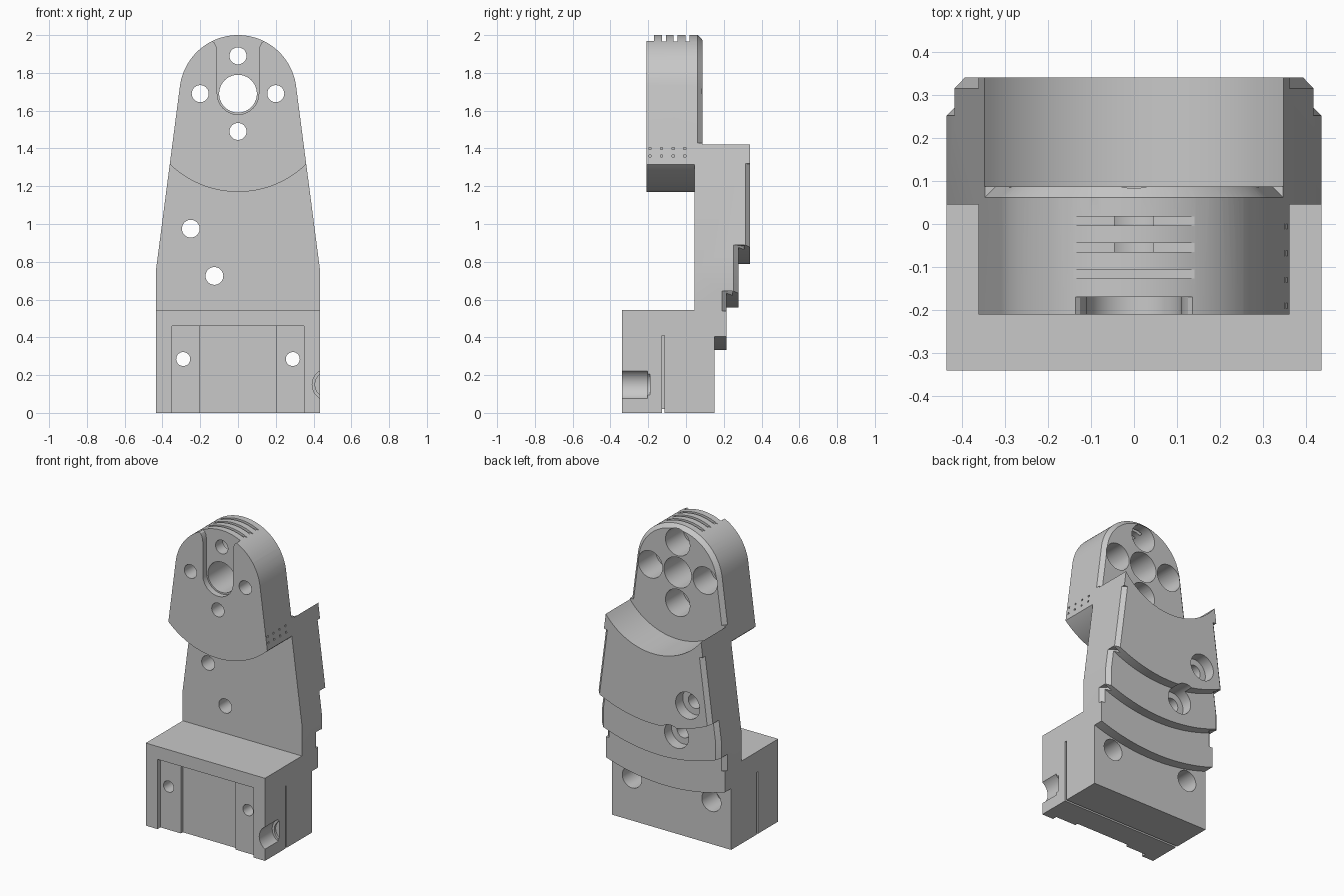
import bpy, bmesh, math
from mathutils import Vector

if "Cube" in bpy.data.objects:
    bpy.data.objects.remove(bpy.data.objects["Cube"])

grey = bpy.data.materials.new("machined_grey")
grey.use_nodes = True
grey.diffuse_color = (0.58, 0.58, 0.58, 1)
grey.node_tree.nodes["Principled BSDF"].inputs["Base Color"].default_value = (0.58, 0.58, 0.58, 1)

CZ = 1.69              # height of the pivot centre that all arcs share
HEAD_R = 0.31
HALF = 0.435           # half width of the base
SHOULDER = 0.75        # height where the taper starts


def finish(name, bm):
    bmesh.ops.recalc_face_normals(bm, faces=bm.faces)
    mesh = bpy.data.meshes.new(name)
    bm.to_mesh(mesh)
    bm.free()
    obj = bpy.data.objects.new(name, mesh)
    bpy.context.collection.objects.link(obj)
    obj.data.materials.append(grey)
    return obj


def prism(name, pts, y0, y1):
    """Extrude an x-z outline along y."""
    bm = bmesh.new()
    face = bm.faces.new([bm.verts.new((x, y0, z)) for x, z in pts])
    new = bmesh.ops.extrude_face_region(bm, geom=[face])["geom"]
    verts = [v for v in new if isinstance(v, bmesh.types.BMVert)]
    bmesh.ops.translate(bm, verts=verts, vec=(0, y1 - y0, 0))
    # The starting face stays behind as the front cap
    return finish(name, bm)


def arc(r, a0, a1, n=48, x=0, z=CZ):
    steps = [math.radians(a0 + (a1 - a0) * i / n) for i in range(n + 1)]
    return [(x + r * math.cos(a), z + r * math.sin(a)) for a in steps]


def cut(cutter):
    mod = body.modifiers.new("cut", "BOOLEAN")
    mod.operation = "DIFFERENCE"
    mod.solver = "EXACT"
    mod.object = cutter
    bpy.context.view_layer.objects.active = body
    bpy.ops.object.modifier_apply(modifier=mod.name)
    bpy.data.objects.remove(cutter)


def cut_box(x0, x1, y0, y1, z0, z1):
    cut(prism("cutter", [(x0, z0), (x1, z0), (x1, z1), (x0, z1)], y0, y1))


def cut_hole(x, z, r, y0=-1, y1=1):
    cut(prism("cutter", arc(r, 0, 360, 40, x, z)[:-1], y0, y1))


def cut_chamfer(path, y, c, side=1):
    """Sweep a triangle along an outline to chamfer its back edge."""
    e = 0.03
    bm = bmesh.new()
    rings = []
    for i, (x, z) in enumerate(path):
        a, b = path[max(i - 1, 0)], path[min(i + 1, len(path) - 1)]
        t = Vector((b[0] - a[0], b[1] - a[1])).normalized()
        n = (t.y, -t.x)
        section = [(-c - e, y + e), (e, y - c - e), (e, y + e)]
        rings.append([bm.verts.new((side * (x + o * n[0]), yy, z + o * n[1])) for o, yy in section])
    for p, q in zip(rings, rings[1:]):
        for k in range(3):
            m = (k + 1) % 3
            bm.faces.new((p[k], p[m], q[m], q[k]))
    bm.faces.new(rings[0])
    bm.faces.new(rings[-1])
    cut(finish("cutter", bm))


def side_x(z):
    """Half width of the tapered side at a given height."""
    return HALF + (tangent[0] - HALF) * (z - SHOULDER) / (tangent[1] - SHOULDER)


# Blank: straight base, tapered sides, round top
drop = CZ - SHOULDER
t_ang = math.degrees(math.acos(HEAD_R / math.hypot(HALF, drop)) - math.atan2(drop, HALF))
crown = arc(HEAD_R, t_ang, 180 - t_ang)
tangent = crown[0]
outline = [(-HALF, 0), (HALF, 0), (HALF, SHOULDER)] + crown + [(-HALF, SHOULDER)]
body = prism("bracket_body", outline, -0.34, 0.34)

# Head: grooves across the top
for y in (-0.127, -0.065, -0.003):
    cut_box(-0.25, 0.25, y, y + 0.021, 1.966, 2.1)

# Front: head face, then the relief below its round lower edge
cut_box(-1, 1, -1, -0.21, 0.6, 3)
under = arc(0.52, 210, 330)
cut(prism("cutter", [(1, 0.545), (1, under[-1][1])] + under[::-1]
          + [(-1, under[0][1]), (-1, 0.545)], -0.9, 0.045))

# Back: scoop around the head
cut(prism("cutter", [(0.44, 3), (-0.44, 3)] + arc(0.44, 180, 360), 0.087, 1))

# Back: three curved steps
for radius, y in ((0.903, 0.277), (1.133, 0.215), (1.357, 0.15)):
    cut(prism("cutter", [(0.8, -1), (-0.8, -1)] + arc(radius, 235, 305), y, 1 + radius))

# Chamfered back edges of the head and the steps
low = 1.43
cut_chamfer([(side_x(low), low)] + crown + [(-side_x(low), low)], 0.087, 0.025)
for side in (1, -1):
    cut_chamfer([(HALF, SHOULDER), (side_x(1.32), 1.32)], 0.34, 0.025, side)
    cut_chamfer([(HALF, 0.5), (HALF, SHOULDER), (side_x(0.89), 0.89)], 0.277, 0.025, side)
    cut_chamfer([(HALF, 0.54), (HALF, 0.646)], 0.215, 0.025, side)

# Head: front channel with flared mouth, pivot hole, four counterbored holes
flare = [(0.11, 1.91), (0.115, 1.94), (0.125, 1.96), (0.145, 1.975), (0.145, 2.2)]
cut(prism("cutter", arc(0.11, 180, 360, 24) + flare
          + [(-x, z) for x, z in flare[::-1]], -0.5, -0.17))
cut_hole(0, CZ, 0.1)
for x, z in ((0.2, CZ), (-0.2, CZ), (0, CZ + 0.2), (0, CZ - 0.2)):
    cut_hole(x, z, 0.045)
    cut_hole(x, z, 0.089, -0.095, 0.2)

# Head: index dots on one side
for y in (-0.19, -0.13, -0.068, -0.006):
    for z in (1.36, 1.4):
        cut_box(0.335, 0.5, y - 0.006, y + 0.006, z - 0.006, z + 0.006)

# Neck: two counterbored holes
for x, z, floor in ((-0.25, 0.975, 0.265), (-0.125, 0.725, 0.205)):
    cut_hole(x, z, 0.047)
    cut_hole(x, z, 0.088, floor, 1)

# Base: two-level front recess and mounting holes
cut_box(-0.35, 0.35, -1, -0.31, -1, 0.46)
cut_box(-0.2, 0.2, -1, -0.29, -1, 0.459)
for x in (-0.29, 0.29):
    cut_hole(x, 0.285, 0.037)
    cut_hole(x, 0.285, 0.07, 0, 1)

# Base: side pocket with a stepped inner end
cut_hole(0.478, 0.15, 0.085, -1, -0.205)
cut_hole(0.478, 0.15, 0.07, -1, -0.19)

# Base: thin shallow groove around both sides and the bottom
cut_box(-1, 1, -0.128, -0.114, -1, 0.02)
for side in (1, -1):
    cut_box(side * 0.415, side * 0.6, -0.128, -0.114, -1, 0.41)

# Smooth the curved walls and keep the edges crisp
bpy.ops.object.select_all(action="DESELECT")
body.select_set(True)
bpy.context.view_layer.objects.active = body
bpy.ops.object.shade_smooth_by_angle(angle=math.radians(25))
